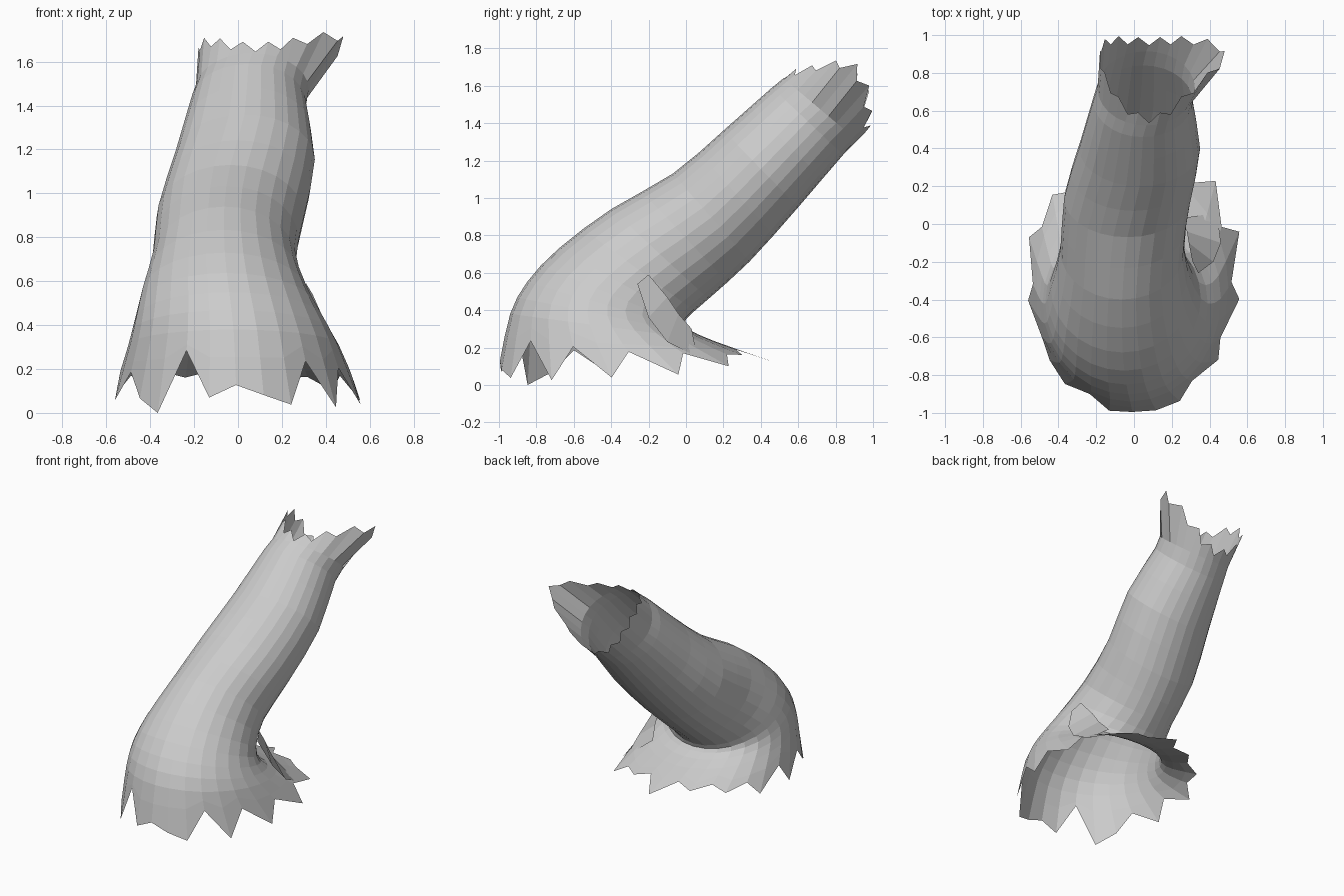
import bpy, math
from mathutils import Vector

if "Cube" in bpy.data.objects:
    bpy.data.objects.remove(bpy.data.objects["Cube"])

N = 28  # sides of the tube

# section: front y, front z, back y, back z, left x, right x (bottom to top)
SECTIONS = [
    (-0.99, 0.15, 0.42, 0.14, -0.55, 0.53),
    (-0.94, 0.38, 0.15, 0.235, -0.50, 0.46),
    (-0.85, 0.55, 0.01, 0.30, -0.47, 0.39),
    (-0.68, 0.73, 0.00, 0.35, -0.44, 0.32),
    (-0.40, 0.94, 0.12, 0.46, -0.39, 0.265),
    (-0.07, 1.13, 0.34, 0.66, -0.37, 0.30),
    (0.20, 1.36, 0.60, 0.95, -0.29, 0.35),
    (0.46, 1.59, 0.84, 1.23, -0.215, 0.31),
    (0.55, 1.66, 0.96, 1.35, -0.18, 0.34),
]
# how far each hem point hangs below (+) or is torn above (-) the last section
HEM = [.1, .3, .5, -.4, .6, -.3, .6, -.2, .6, -.2, .35, -.2, -.2, -.5,
       .1, -.5, -.2, -.4, .0, -.2, .4, -.3, .5, -.2, .4, .7, -.6, .35]


def make_object(name, verts, faces):
    mesh = bpy.data.meshes.new(name)
    mesh.from_pydata(verts, [], faces)
    mesh.update()
    obj = bpy.data.objects.new(name, mesh)
    bpy.context.collection.objects.link(obj)
    return obj


def spline(a, b, c, d, t):
    return [0.5 * (2*q + (r-p)*t + (2*p-5*q+4*r-s)*t*t + (3*q-p-3*r+s)*t**3)
            for p, q, r, s in zip(a, b, c, d)]


def ring(sec):
    fy, fz, by, bz, lx, rx = sec
    pts = []
    for i in range(N):
        a = 2 * math.pi * i / N
        c, s = math.cos(a), math.sin(a)
        pts.append(Vector(((lx + rx) / 2 + s * (rx - lx) / 2,
                           (fy + by) / 2 + c * (fy - by) / 2,
                           (fz + bz) / 2 + c * (fz - bz) / 2)))
    return pts


def grid_faces(rows, cols, closed):
    return [(r*cols + c, r*cols + (c+1) % cols, (r+1)*cols + (c+1) % cols, (r+1)*cols + c)
            for r in range(rows - 1) for c in range(cols if closed else cols - 1)]


# tube, with one extra ring between each pair of sections
rings = []
last = len(SECTIONS) - 1
for k in range(last):
    quad = [SECTIONS[min(max(k + j, 0), last)] for j in (-1, 0, 1, 2)]
    for t in (0, 0.5):
        rings.append(ring(spline(*quad, t)))
rings.append(ring(SECTIONS[last]))

# torn lower hem
upper, lower = ring(SECTIONS[1]), rings[0]
rings[0] = [p + (p - q) * t for p, q, t in zip(lower, upper, HEM)]
rings[1] = [p.lerp(q, 0.5 if t < -0.25 else 0) for p, q, t in zip(rings[1], upper, HEM)]

# torn upper end: taller at the sides, with the right side flaring out
axis = Vector((0, 0.7, 0.7))
for i, p in enumerate(rings[-1]):
    s = math.sin(2 * math.pi * i / N)
    p += axis * (0.19 * s * s + (0.04 if i % 2 else -0.02))
    p.x += 0.14 * max(s, 0) ** 6
    p.z += 0.05 * max(s, 0) ** 6

verts = [p for r in rings for p in r]
for p in verts:
    p.z = max(p.z, 0)
make_object("torn_sleeve", verts, grid_faces(len(rings), N, True))

# small folded pocket on the right of the hem
outer = [(0.34, -0.26, 0.54), (0.42, -0.20, 0.36), (0.46, -0.10, 0.23), (0.44, 0.06, 0.15)]
inner = [(0.31, -0.20, 0.59), (0.29, -0.10, 0.47), (0.28, -0.04, 0.38), (0.25, 0.03, 0.30)]
make_object("side_fold", outer + inner, grid_faces(2, 4, False))
